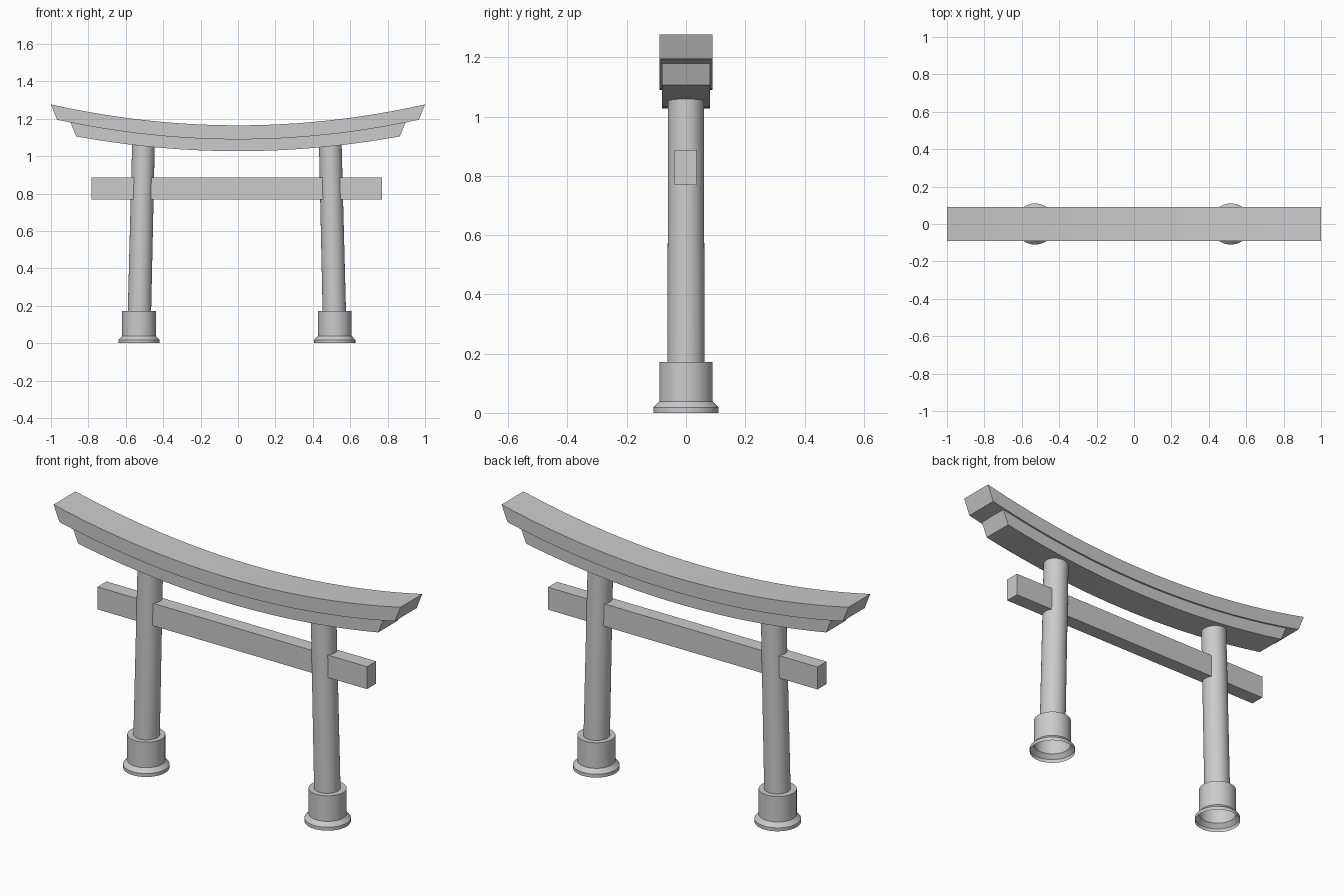
import bpy, bmesh, math

if "Cube" in bpy.data.objects:
    bpy.data.objects.remove(bpy.data.objects["Cube"])

CX = -0.006  # small sideways offset of posts and tie beam


def make_object(name, bm, smooth=True):
    bmesh.ops.recalc_face_normals(bm, faces=bm.faces)
    mesh = bpy.data.meshes.new(name)
    bm.to_mesh(mesh)
    bm.free()
    ob = bpy.data.objects.new(name, mesh)
    bpy.context.collection.objects.link(ob)
    if smooth:
        bpy.ops.object.select_all(action='DESELECT')
        ob.select_set(True)
        bpy.context.view_layer.objects.active = ob
        bpy.ops.object.shade_smooth_by_angle(angle=math.radians(30))
    return ob


def round_stack(name, rings, sides=48, cap_bottom=False):
    """Loft circles given as (x, z, radius), closed at the top."""
    bm = bmesh.new()
    loops = []
    for x, z, r in rings:
        loops.append([bm.verts.new((x + r * math.cos(2 * math.pi * i / sides),
                                    r * math.sin(2 * math.pi * i / sides), z))
                      for i in range(sides)])
    for a, b in zip(loops, loops[1:]):
        for i in range(sides):
            j = (i + 1) % sides
            bm.faces.new((a[i], a[j], b[j], b[i]))
    bm.faces.new(loops[-1])
    if cap_bottom:
        bm.faces.new(loops[0][::-1])
    return make_object(name, bm)


def curved_beam(name, top, bottom, half_depth, steps=32):
    """Parabolic beam; top and bottom are (half length, middle z, end z)."""
    bm = bmesh.new()
    sections = []
    for i in range(steps + 1):
        t = -1 + 2 * i / steps
        pts = [(s * half_depth, half * t, mid + (end - mid) * t * t)
               for s, (half, mid, end) in ((-1, bottom), (1, bottom), (1, top), (-1, top))]
        sections.append([bm.verts.new((x, y, z)) for y, x, z in pts])
    for a, b in zip(sections, sections[1:]):
        for i in range(4):
            j = (i + 1) % 4
            bm.faces.new((a[i], a[j], b[j], b[i]))
    bm.faces.new(sections[0])
    bm.faces.new(sections[-1][::-1])
    return make_object(name, bm)


# Posts leaning inward, each in a hollow flanged foot
for side, label in ((-1, "left"), (1, "right")):
    foot_x = CX + side * 0.523
    round_stack(label + "_foot", [(foot_x, 0, 0.11), (foot_x, 0.018, 0.11),
                                  (foot_x, 0.039, 0.09), (foot_x, 0.172, 0.09)])
    round_stack(label + "_post", [(CX + side * 0.521, 0.165, 0.0625),
                                  (CX + side * 0.4995, 1.065, 0.0605)], cap_bottom=True)

# Straight tie beam passing through both posts
bm = bmesh.new()
bmesh.ops.create_cube(bm, size=1)
for v in bm.verts:
    v.co = (CX + v.co.x * 1.554, v.co.y * 0.074 - 0.002, 0.828 + v.co.z * 0.117)
make_object("tie_beam", bm, smooth=False)

# Two stacked curved lintels with slanted ends
curved_beam("lower_lintel", (0.895, 1.09, 1.18), (0.865, 1.027, 1.106), 0.081)
curved_beam("upper_lintel", (1.0, 1.165, 1.277), (0.967, 1.09, 1.195), 0.09)
